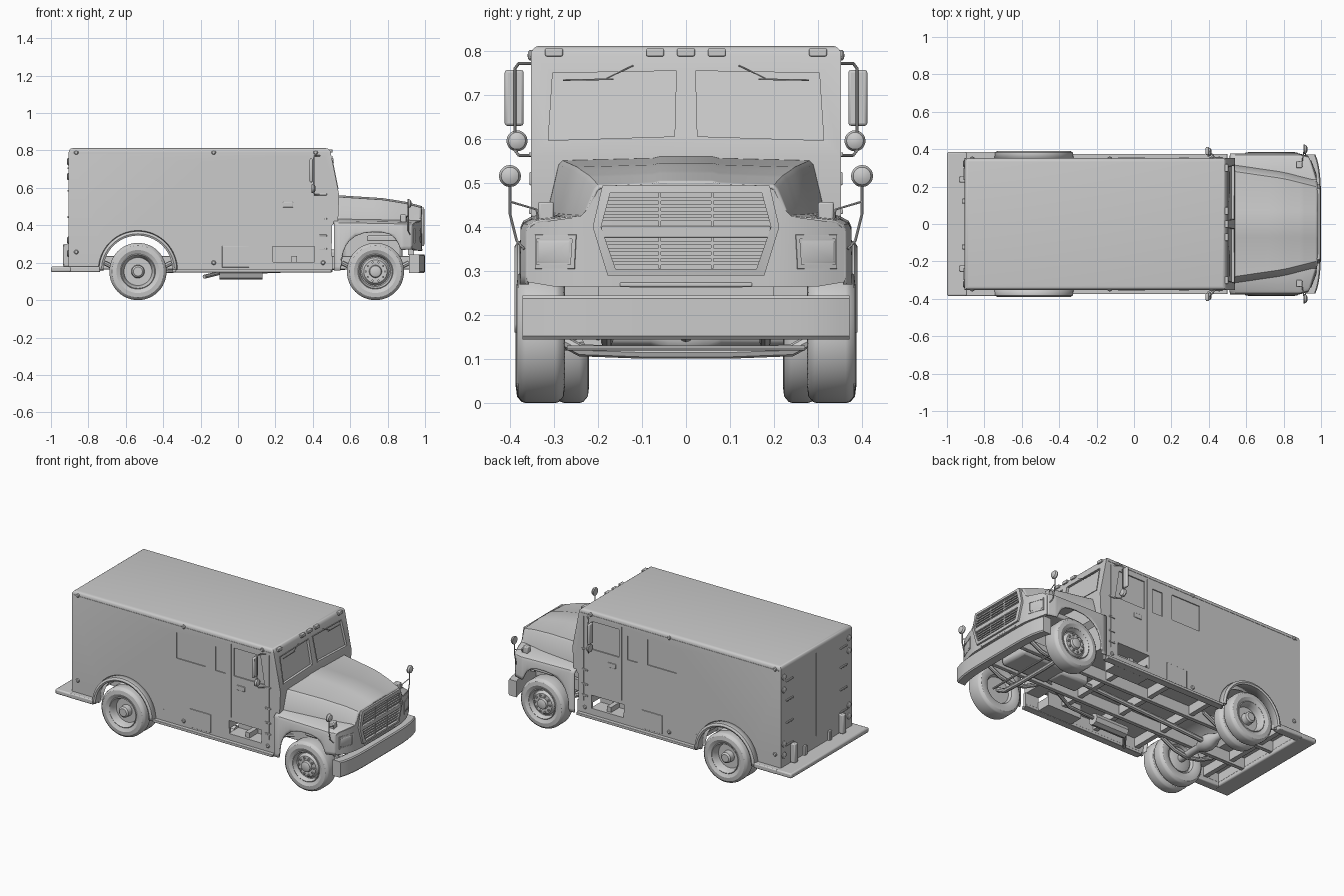
import bpy, bmesh, math


def make(name, bm, mirror=False, bevel=0.0, solid=0.0):
    bmesh.ops.recalc_face_normals(bm, faces=bm.faces)
    me = bpy.data.meshes.new(name)
    bm.to_mesh(me)
    bm.free()
    ob = bpy.data.objects.new(name, me)
    bpy.context.collection.objects.link(ob)
    if solid:
        m = ob.modifiers.new("solid", 'SOLIDIFY')
        m.thickness, m.offset = solid, -1
    if bevel:
        m = ob.modifiers.new("bevel", 'BEVEL')
        m.width, m.segments, m.limit_method = bevel, 2, 'ANGLE'
    if mirror:
        m = ob.modifiers.new("mirror", 'MIRROR')
        m.use_axis = (False, True, False)
    return ob


def add_prism(bm, pts, vec):
    f = bm.faces.new([bm.verts.new(p) for p in pts])
    r = bmesh.ops.extrude_face_region(bm, geom=[f], use_keep_orig=True)
    bmesh.ops.translate(bm, verts=[v for v in r['geom'] if isinstance(v, bmesh.types.BMVert)], vec=vec)


def rect(x0, x1, z0, z1, y):
    return [(x0, y, z0), (x1, y, z0), (x1, y, z1), (x0, y, z1)]


def box(name, x, y, z, mirror=False, bevel=0.0):
    bm = bmesh.new()
    add_prism(bm, rect(*x, *z, y[0]), (0, y[1] - y[0], 0))
    return make(name, bm, mirror, bevel)


def loft(name, secs, ring=True, loop=False, cap=False, **kw):
    bm = bmesh.new()
    rows = [[bm.verts.new(p) for p in s] for s in secs]
    n = len(rows[0])
    for i in range(len(rows) if loop else len(rows) - 1):
        a, b = rows[i], rows[(i + 1) % len(rows)]
        for j in range(n if ring else n - 1):
            k = (j + 1) % n
            bm.faces.new((a[j], a[k], b[k], b[j]))
    if cap:
        bm.faces.new(rows[0])
        bm.faces.new(rows[-1])
    bmesh.ops.remove_doubles(bm, verts=bm.verts, dist=1e-5)
    return make(name, bm, **kw)


def lathe(name, prof, x, z, segs=40, a0=0.0, a1=2 * math.pi, **kw):
    """Revolve (radius, y) points around a y-parallel axis."""
    full = a1 - a0 > 6.2
    n = segs if full else segs + 1
    secs = [[(x + r * math.cos(a), y, z + r * math.sin(a)) for r, y in prof]
            for a in (a0 + (a1 - a0) * i / segs for i in range(n))]
    return loft(name, secs, ring=False, loop=full, **kw)


def tube(name, pts, r, mirror=False):
    cu = bpy.data.curves.new(name, 'CURVE')
    cu.dimensions, cu.bevel_depth, cu.bevel_resolution, cu.use_fill_caps = '3D', r, 2, True
    s = cu.splines.new('POLY')
    s.points.add(len(pts) - 1)
    for p, c in zip(s.points, pts):
        p.co = (*c, 1)
    ob = bpy.data.objects.new(name, cu)
    me = bpy.data.meshes.new_from_object(ob)
    bpy.data.objects.remove(ob)
    bm = bmesh.new()
    bm.from_mesh(me)
    bpy.data.meshes.remove(me)
    return make(name, bm, mirror)


def interp(t, table):
    for (a, u), (b, v) in zip(table, table[1:]):
        if t <= b:
            return u + (v - u) * max(0, (t - a) / (b - a))
    return table[-1][1]


RX, FX, WZ = -0.535, 0.735, 0.153

# armoured body: side profile with rear wheel arch, rounded roof edges
arch = [(RX + 0.19 * math.cos(a), 0.165 + 0.19 * math.sin(a))
        for a in (math.radians(158 - 136 * i / 16) for i in range(17))]
prof = [(-0.905, 0.235)] + arch + [(0.5, 0.235), (0.503, 0.4), (0.535, 0.425), (0.541, 0.56), (0.491, 0.812), (-0.905, 0.812)]
bm = bmesh.new()
add_prism(bm, [(x, -0.352, z) for x, z in prof], (0, 0.704, 0))
top = [e for e in bm.edges if all(v.co.z > 0.8 for v in e.verts)]
bmesh.ops.bevel(bm, geom=top, offset=0.02, segments=4, profile=0.5, affect='EDGES')
body = make("body", bm)

# window recesses, door seams and step wells cut from the body
bm = bmesh.new()
for s in (1, -1):
    for x0, x1, z0, z1, d in [(-0.18, 0.02, 0.58, 0.74, 0.006), (0.09, 0.16, 0.575, 0.725, 0.006),
                              (0.185, 0.41, 0.2, 0.287, 0.1), (0.198, 0.201, 0.31, 0.77, 0.004),
                              (0.462, 0.465, 0.24, 0.77, 0.004)]:
        add_prism(bm, rect(x0, x1, z0, z1, s * (0.352 - d)), (0, s * (d + 0.02), 0))
    add_prism(bm, [(x, s * 0.345, z) for x, z in [(0.218, 0.575), (0.43, 0.575), (0.402, 0.75), (0.218, 0.75)]],
              (0, s * 0.03, 0))
    add_prism(bm, [(0.491 + (0.812 - z) * 0.2 - 0.012, s * y, z) for y, z in
                   [(0.022, 0.755), (0.303, 0.75), (0.313, 0.597), (0.026, 0.606)]], (0.05, 0, 0))
add_prism(bm, rect(-0.93, -0.902, 0.25, 0.77, -0.002), (0, 0.004, 0))
cut = make("window_cutter", bm)
cut.hide_render = True
m = body.modifiers.new("recess", 'BOOLEAN')
m.object, m.operation, m.solver = cut, 'DIFFERENCE', 'EXACT'
bpy.context.view_layer.objects.active = body
bpy.ops.object.modifier_apply(modifier=m.name)
bpy.data.objects.remove(cut)

# windshield frames
for s in (1, -1):
    loops = []
    for g, dx in [(0.004, 0), (0.004, 0.003), (0, 0.003), (0, -0.008)]:
        loops.append([(0.491 + (0.812 - z) * 0.2 + dx, s * y, z) for y, z in
                      [(0.022 - g, 0.755 + g), (0.303 + g, 0.75 + g), (0.313 + g, 0.597 - g), (0.026 - g, 0.606 - g)]])
    loft("windshield_frame", loops)
tube("wiper_arm", [(0.505, 0.12, 0.767), (0.513, 0.18, 0.738)], 0.0015, True)
tube("wiper_blade", [(0.511, 0.165, 0.736), (0.511, 0.28, 0.734)], 0.0018, True)

# body trim, skirts, sills and rear step
box("rain_gutter", (-0.89, 0.48), (0.35, 0.354), (0.783, 0.788), True)
box("rear_skirt", (-0.905, -0.72), (0.335, 0.352), (0.155, 0.236), True)
box("side_skirt_rear", (-0.35, 0.186), (0.335, 0.352), (0.15, 0.236), True)
box("side_skirt_front", (0.41, 0.505), (0.335, 0.352), (0.15, 0.236), True)
box("cab_step", (0.18, 0.415), (0.25, 0.352), (0.15, 0.205), True)
box("step_well_back", (0.18, 0.415), (0.245, 0.254), (0.15, 0.245), True)
box("side_sill", (-0.335, 0.5), (0.33, 0.375), (0.148, 0.165), True, 0.003)
box("rear_step", (-1.0, -0.89), (-0.385, 0.385), (0.15, 0.18), bevel=0.008)
box("rear_step_side", (-0.9, -0.737), (0.33, 0.385), (0.15, 0.18), True, 0.006)
box("rear_panel_skirt", (-0.905, -0.895), (-0.352, 0.352), (0.17, 0.236))
box("rear_guard_post", (-0.935, -0.9), (0.222, 0.256), (0.18, 0.3), True, 0.006)
box("locker_panel", (-0.085, 0.06), (0.345, 0.356), (0.175, 0.29), True, 0.002)
box("door_handle", (0.24, 0.295), (0.345, 0.356), (0.495, 0.525), True, 0.003)
for z in (0.27, 0.34, 0.43, 0.56):
    box("door_hinge", (0.435, 0.475), (0.345, 0.357), (z, z + 0.01), True, 0.002)
for z in (0.3, 0.44, 0.58, 0.7):
    box("rear_door_hinge", (-0.912, -0.9), (0.235, 0.3), (z, z + 0.01), True, 0.002)
for x, z in [(-0.865, 0.79), (-0.13, 0.79), (0.415, 0.79), (-0.865, 0.257), (-0.13, 0.2), (0.455, 0.2)]:
    lathe("side_marker_lamp", [(0.012, 0.345), (0.012, 0.355), (0.008, 0.359), (0, 0.36)], x, z, 16, mirror=True)
for z in (0.25, 0.32, 0.66, 0.74):
    lamp = [[(x, 0.322 + r * math.cos(a), z + r * math.sin(a)) for a in (i * math.pi / 8 for i in range(16))]
            for x, r in [(-0.9, 0.019), (-0.91, 0.019), (-0.914, 0.012)]]
    loft("tail_lamp", lamp, cap=True, mirror=True)
for y in (-0.3, -0.07, 0, 0.07, 0.3):
    box("roof_marker_lamp", (0.48, 0.505), (y - 0.02, y + 0.02), (0.788, 0.806), bevel=0.003)

# rear wheel arch flare
lathe("rear_fender_flare", [(0.188, 0.3), (0.185, 0.385), (0.195, 0.39), (0.208, 0.383), (0.213, 0.345)],
      RX, 0.16, 32, 0, math.pi, mirror=True, solid=0.003)


# hood and front fenders, lofted along x with the wheel arch in the lower edge
def sweep(x, y):
    w = min(1, max(0, (x - 0.8) / 0.18))
    return x - 0.05 * w * max(0, (abs(y) - 0.18) / 0.18) ** 2


def hood_section(x):
    zt = interp(x, [(0.515, 0.558), (0.78, 0.541), (0.9, 0.521), (0.985, 0.498)])
    yc = interp(x, [(0.515, 0.284), (0.8, 0.243), (0.985, 0.197)])
    yo = interp(x, [(0.515, 0.376), (0.92, 0.376), (0.985, 0.362)])
    u = min(1, abs((x - FX) / 0.187))
    zl = 0.16 + 0.205 * (1 - u ** 2.5) ** 0.4
    if x > FX:
        zl = max(zl, 0.27)
    zs = interp(x, [(0.515, 0.43), (0.985, 0.422)])
    half = [(0.06, zt + 0.004), (0.075, zt), (yc, zt - 0.005), (yc + 0.009, zt - 0.014),
            (yc + 0.034, zs + 0.004), (yo - 0.025, zs - 0.006), (yo - 0.006, zs - 0.016),
            (yo, zs - 0.03), (yo, zl + 0.02 if zl < 0.35 else zl + 0.008), (yo + 0.002, zl)]
    pts = [(-y, z) for y, z in reversed(half)] + half
    return [(sweep(x, y), y, z) for y, z in pts]


stations = [0.512, 0.547, 0.549, 0.553, 0.56, 0.575, 0.595, 0.625, 0.67, 0.72, 0.77, 0.82, 0.86, 0.885, 0.9, 0.91,
            0.918, 0.93, 0.95, 0.97, 0.983]
loft("hood_and_fenders", [hood_section(x) for x in stations], ring=False, solid=0.008)

# nose panel
secs = []
for i in range(-18, 19):
    y = i * 0.02
    zt = interp(abs(y), [(0, 0.5), (0.195, 0.493), (0.231, 0.425), (0.34, 0.41), (0.36, 0.395)])
    zb = interp(abs(y), [(0, 0.262), (0.3, 0.265), (0.36, 0.275)])
    x = sweep(0.983, y)
    secs.append([(x, y, zt), (x, y, zb), (x - 0.02, y, zb), (x - 0.02, y, zt)])
loft("nose_panel", secs, cap=True)

# grille surround with slats
hexo = [(0.19, 0.495), (0.212, 0.4), (0.178, 0.29)]
hexi = [(0.172, 0.478), (0.193, 0.4), (0.16, 0.305)]
ring = lambda h, x: [(x, y, z) for y, z in h + [(-y, z) for y, z in reversed(h)]]
loft("grille_surround", [ring(hexo, 0.972), ring(hexo, 0.994), ring(hexi, 0.998), ring(hexi, 0.975)])
for z in [0.318, 0.333, 0.348, 0.363, 0.418, 0.433, 0.448, 0.463]:
    w = interp(z, [(0.304, 0.162), (0.4, 0.194), (0.48, 0.175)])
    box("grille_slat", (0.978, 0.992), (-w, w), (z - 0.004, z + 0.004))
box("grille_center_bar", (0.978, 0.995), (-0.192, 0.192), (0.376, 0.402), bevel=0.003)
for y in (-0.06, 0.06):
    box("grille_divider", (0.978, 0.993), (y - 0.003, y + 0.003), (0.306, 0.478))
box("valance_trim", (0.97, 0.987), (-0.15, 0.15), (0.265, 0.274), bevel=0.002)


# headlights, fender lamps and front bumper
def headlight_loop(g, dx):
    return [(sweep(0.983, y) + dx, y, z) for y, z in
            [(0.262 - g, 0.37 + g), (0.338 + g * 0.4, 0.37 + g), (0.338 + g * 0.4, 0.318 - g), (0.266 - g, 0.318 - g)]]


loft("headlight_bezel", [headlight_loop(0.014, -0.003), headlight_loop(0.012, 0.004), headlight_loop(0.003, 0.004),
                         headlight_loop(0.003, -0.003)], mirror=True)
loft("headlight", [headlight_loop(0, -0.01), headlight_loop(0, 0.002), headlight_loop(-0.006, 0.004)], cap=True, mirror=True)
box("fender_lamp", (0.865, 0.9), (0.3, 0.336), (0.415, 0.457), True, 0.005)
secs = []
for i in range(-14, 15):
    y = i * 0.372 / 14
    x = 1.0 - 0.03 * (abs(y) / 0.372) ** 5
    secs.append([(x - 0.055, y, 0.245), (x - 0.006, y, 0.245), (x, y, 0.238), (x, y, 0.152), (x - 0.006, y, 0.145), (x - 0.055, y, 0.145)])
loft("front_bumper", secs, cap=True)

# door mirrors and fender mirrors
tube("mirror_bracket", [(0.44, 0.348, 0.772), (0.41, 0.38, 0.772), (0.405, 0.389, 0.76), (0.405, 0.389, 0.575),
                        (0.41, 0.38, 0.563), (0.44, 0.348, 0.563)], 0.0035, True)
box("door_mirror", (0.383, 0.4), (0.369, 0.412), (0.63, 0.757), True, 0.006)


def disc(name, x, y, z, r):
    loft(name, [[(x + dx, y + r * k * math.cos(a), z + r * k * math.sin(a)) for a in (i * math.pi / 10 for i in range(20))]
                for dx, k in [(-0.006, 0.95), (0, 1), (0.01, 0.8), (0.015, 0.4)]], cap=True, mirror=True)


disc("round_mirror", 0.4, 0.384, 0.596, 0.024)
disc("fender_mirror", 0.912, 0.4, 0.516, 0.025)
tube("fender_mirror_stem", [(0.91, 0.4, 0.53), (0.91, 0.4, 0.43), (0.91, 0.385, 0.37), (0.92, 0.368, 0.35)], 0.003, True)
tube("fender_mirror_brace", [(0.91, 0.4, 0.458), (0.9, 0.34, 0.44), (0.9, 0.335, 0.41)], 0.0025, True)


# wheels: tyre, rim, hub and lug nuts
def wheel(label, x, y0, y1, hub, lug_r, lug_y):
    ym = (y0 + y1) / 2
    lathe(label + "_tire", [(0.088, y0 + 0.012), (0.115, y0), (0.138, y0 + 0.003), (0.15, y0 + 0.013), (0.153, y0 + 0.022), (0.153, ym),
                            (0.153, y1 - 0.022), (0.15, y1 - 0.013), (0.138, y1 - 0.003), (0.115, y1), (0.094, y1 - 0.01)],
          x, WZ, 48, mirror=True)
    lathe(label + "_rim", [(0.0, y0 + 0.03), (0.08, y0 + 0.03), (0.088, y0 + 0.012)], x, WZ, 32, mirror=True)
    lathe(label + "_hub", [(0.094, y1 - 0.01), (0.09, y1 - 0.007), (0.086, y1 - 0.012)]
          + [(r, y1 + d) for r, d in hub], x, WZ, 40, mirror=True)
    for i in range(10 if lug_r else 0):
        a = i * math.pi / 5
        lathe(label + "_lug_nut", [(0.006, y1 + lug_y - 0.01), (0.006, y1 + lug_y), (0, y1 + lug_y)],
              x + lug_r * math.cos(a), WZ + lug_r * math.sin(a), 6, mirror=True)


wheel("front_wheel", FX, 0.275, 0.385, [(0.08, -0.035), (0.074, -0.035), (0.062, -0.018), (0.042, -0.016), (0.034, -0.018), (0.03, -0.004), (0.022, 0), (0, 0)], 0.051, -0.008)
deep = [(0.08, -0.03), (0.074, -0.055), (0.045, -0.065), (0.036, -0.06), (0.033, -0.018), (0.024, -0.01), (0, -0.01)]
wheel("rear_outer_wheel", RX, 0.305, 0.387, deep, 0.052, -0.052)
wheel("rear_inner_wheel", RX, 0.22, 0.298, deep[:3] + [(0, -0.065)], 0, 0)

# chassis, axles and drivetrain
box("frame_rail", (-0.92, 0.95), (0.11, 0.135), (0.165, 0.236), True, 0.003)
for x in (-0.8, -0.3, 0.0, 0.3):
    box("cross_member", (x - 0.015, x + 0.015), (-0.335, 0.335), (0.18, 0.236))
lathe("rear_axle", [(0, -0.24), (0.022, -0.24), (0.022, -0.08), (0.042, -0.04), (0.048, 0), (0.042, 0.04), (0.022, 0.08), (0.022, 0.24), (0, 0.24)], RX, WZ, 20)
tube("drive_shaft", [(RX + 0.04, 0, WZ), (-0.1, 0, 0.175), (0.45, 0, 0.2)], 0.015)
box("gearbox", (0.38, 0.58), (-0.06, 0.06), (0.16, 0.27), bevel=0.015)
box("engine", (0.56, 0.88), (-0.1, 0.1), (0.165, 0.44), bevel=0.02)
box("radiator", (0.91, 0.94), (-0.2, 0.2), (0.24, 0.45))
tube("front_axle", [(FX, y, z) for y, z in [(-0.3, WZ), (-0.24, 0.12), (-0.1, 0.115), (0.1, 0.115), (0.24, 0.12), (0.3, WZ)]], 0.014)
tube("tie_rod", [(FX + 0.06, -0.27, 0.125), (FX + 0.06, 0.27, 0.125)], 0.006)
for label, x in (("front", FX), ("rear", RX)):
    tube(label + "_leaf_spring", [(x - 0.18, 0.18, 0.2), (x - 0.09, 0.18, 0.155), (x, 0.18, 0.138), (x + 0.09, 0.18, 0.155), (x + 0.18, 0.18, 0.2)], 0.013, True)
box("inner_fender_shelf", (0.69, 0.92), (0.13, 0.32), (0.315, 0.345), True, 0.006)
tube("muffler", [(-0.1, -0.2, 0.145), (0.13, -0.2, 0.145)], 0.036)
tube("exhaust_pipe", [(-0.18, -0.3, 0.125), (-0.1, -0.2, 0.145), (0.3, -0.2, 0.16), (0.55, -0.1, 0.2)], 0.011)

# smooth shading with crisp edges
bpy.ops.object.select_all(action='SELECT')
bpy.ops.object.shade_smooth_by_angle(angle=math.radians(32))
